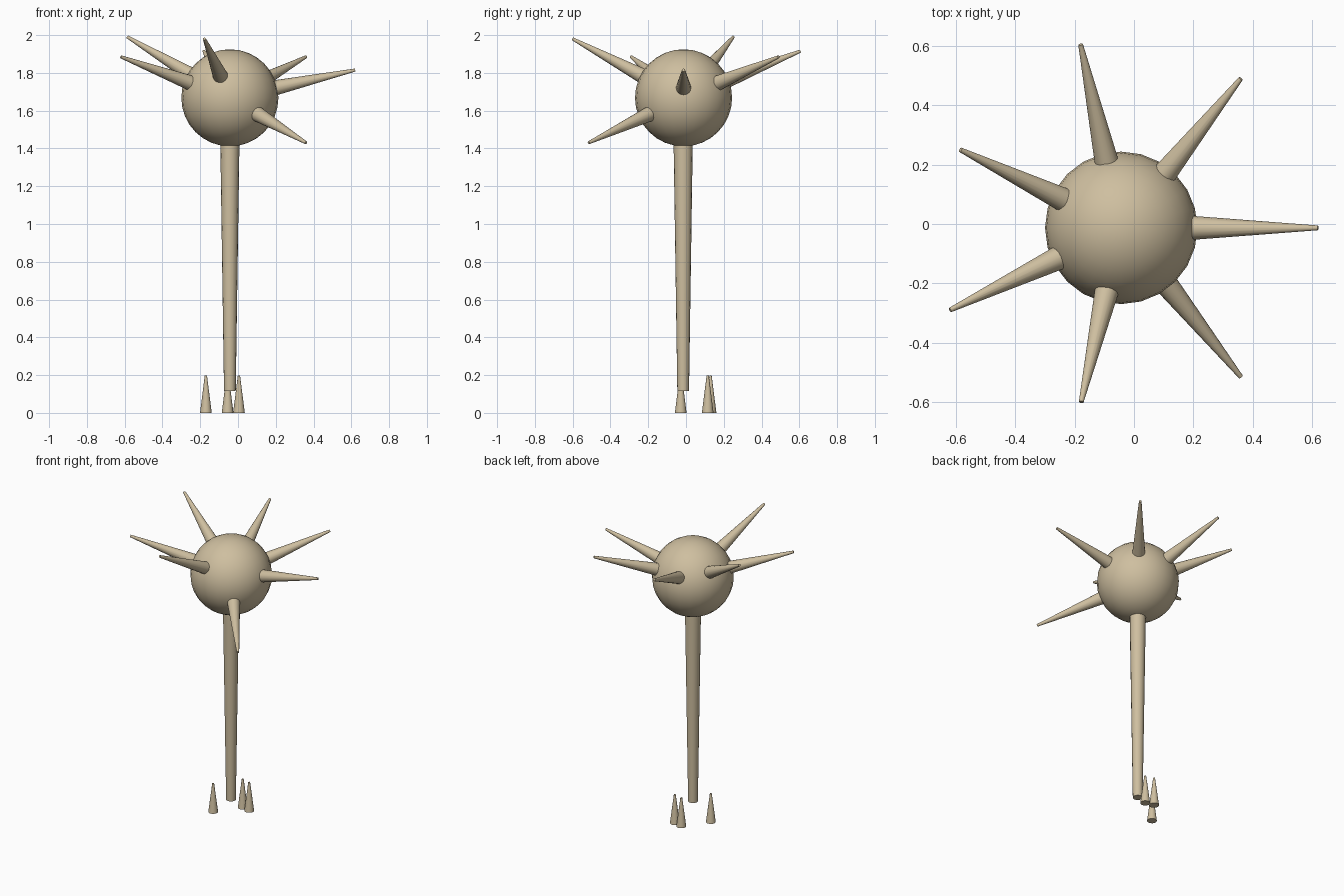
import bpy
import math
from mathutils import Vector

if "Cube" in bpy.data.objects:
    bpy.data.objects.remove(bpy.data.objects["Cube"])

tan = bpy.data.materials.new("tan")
tan.use_nodes = True
colour = (0.62, 0.52, 0.35, 1)
tan.diffuse_color = colour
tan.node_tree.nodes["Principled BSDF"].inputs["Base Color"].default_value = colour


def finish(name):
    obj = bpy.context.object
    obj.name = name
    obj.data.materials.append(tan)
    bpy.ops.object.shade_smooth_by_angle(angle=math.radians(35))


def taper(name, start, end, r_start, r_end, sides=16):
    """Truncated cone running from start to end."""
    start, end = Vector(start), Vector(end)
    axis = end - start
    bpy.ops.mesh.primitive_cone_add(
        vertices=sides, radius1=r_start, radius2=r_end, depth=axis.length,
        location=(start + end) / 2,
        rotation=axis.to_track_quat("Z", "Y").to_euler())
    finish(name)


# Round head
centre = Vector((-0.043, -0.013, 1.668))
radius = 0.257
bpy.ops.mesh.primitive_uv_sphere_add(segments=24, ring_count=16, radius=radius, location=centre)
finish("head")

# Stalk, narrower at its foot
taper("stalk", (-0.043, -0.015, 0.115), (-0.043, -0.015, 1.45), 0.031, 0.051)

# Spikes radiating from the head, given by their tips
tips = [(0.62, -0.013, 1.815), (0.36, 0.49, 1.885), (-0.18, 0.605, 1.915),
        (-0.585, 0.25, 1.99), (-0.62, -0.29, 1.885), (-0.178, -0.6, 1.98),
        (0.36, -0.515, 1.43)]
for i, tip in enumerate(tips):
    out = (Vector(tip) - centre).normalized()
    taper(f"spike_{i + 1}", centre + out * (radius - 0.02), tip, 0.041, 0.008)

# Small separate spikes on the ground
for i, (x, y) in enumerate([(-0.17, -0.028), (-0.055, 0.13), (0.005, 0.115)]):
    taper(f"ground_spike_{i + 1}", (x, y, 0), (x, y, 0.197), 0.031, 0.006)
